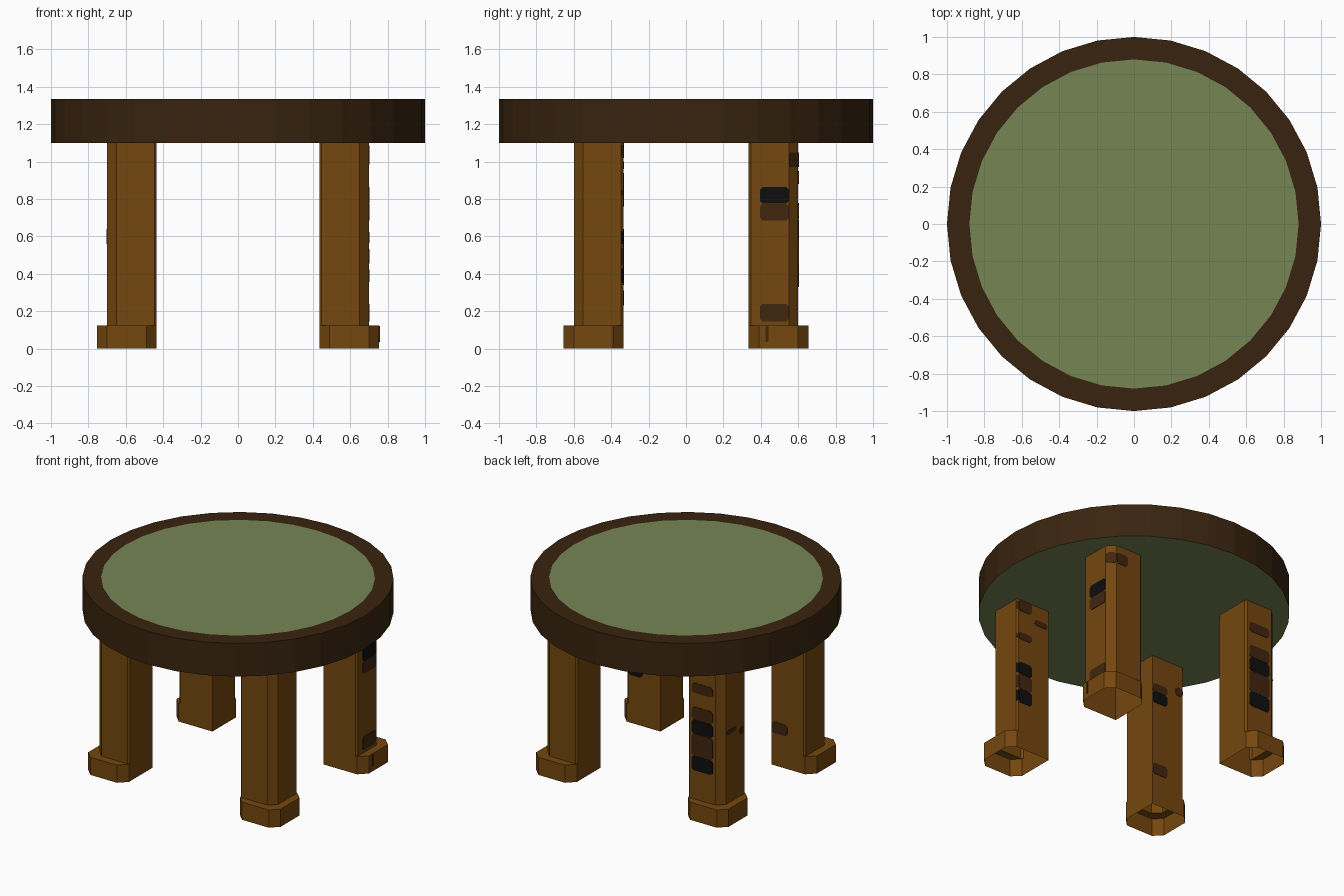
import bpy, bmesh, math
from mathutils import Vector

if "Cube" in bpy.data.objects:
    bpy.data.objects.remove(bpy.data.objects["Cube"])


def material(name, rgb):
    """Flat colour given as 0-255 display values, stored as linear."""
    m = bpy.data.materials.new(name)
    lin = [((c / 255 + 0.055) / 1.055) ** 2.4 if c > 10 else c / 255 / 12.92 for c in rgb]
    m.diffuse_color = (*lin, 1)
    m.use_nodes = True
    m.node_tree.nodes["Principled BSDF"].inputs["Base Color"].default_value = m.diffuse_color
    return m


GREEN = material("felt green", (118, 134, 84))
RIM = material("dark rim wood", (57, 36, 15))
WOOD = material("leg wood", (117, 71, 14))
BROWN = material("dark brown mark", (64, 37, 15))
BLACK = material("black mark", (14, 14, 14))


def make_object(name, bm, mats):
    me = bpy.data.meshes.new(name)
    bm.to_mesh(me)
    bm.free()
    for m in mats:
        me.materials.append(m)
    ob = bpy.data.objects.new(name, me)
    bpy.context.collection.objects.link(ob)
    return ob


def ring(bm, pts, z):
    return [bm.verts.new((x, y, z)) for x, y in pts]


def bridge(bm, a, b, skip=()):
    n = len(a)
    for i in range(n):
        if i not in skip:
            j = (i + 1) % n
            bm.faces.new((a[i], a[j], b[j], b[i]))


# Round table top: dark rim, green top and underside
def circle(r, n=32):
    return [(r * math.cos(2 * math.pi * i / n), r * math.sin(2 * math.pi * i / n)) for i in range(n)]


bm = bmesh.new()
low, high, inner = ring(bm, circle(1), 1.10), ring(bm, circle(1), 1.335), ring(bm, circle(0.88), 1.335)
bridge(bm, low, high)
bridge(bm, high, inner)
bm.faces.new(inner).material_index = 1
bm.faces.new(low[::-1]).material_index = 1
make_object("table_top", bm, [RIM, GREEN])

# Legs: hollow, open at the bottom, with a stepped foot on the outer sides
LEG = [(.435, .335), (.688, .335), (.70, .347), (.70, .55), (.65, .60), (.447, .60), (.435, .588)]
FOOT = [(.435, .335), (.70, .335), (.755, .39), (.755, .60), (.70, .655), (.49, .655), (.435, .60)]

for sx, side in ((-1, "left"), (1, "right")):
    for sy, end in ((-1, "front"), (1, "back")):
        bm = bmesh.new()
        leg = [(x * sx, y * sy) for x, y in LEG]
        foot = [(x * sx, y * sy) for x, y in FOOT]
        f0, f1 = ring(bm, foot, 0), ring(bm, foot, 0.125)
        l0, l1 = ring(bm, leg, 0.125), ring(bm, leg, 1.10)
        bridge(bm, f0, f1)
        bridge(bm, f1, l0, skip=(0, 6))
        bridge(bm, l0, l1)
        if sx * sy < 0:
            bmesh.ops.reverse_faces(bm, faces=bm.faces[:])
        bmesh.ops.remove_doubles(bm, verts=bm.verts[:], dist=0.0005)
        make_object(f"{end}_{side}_leg", bm, [WOOD])


# Painted marks: thin cut-corner plates from p to q (outside lies to the right of p->q)
def mark(name, p, q, z0, z1, mat, cut=0.015):
    p, q = Vector((*p, 0)), Vector((*q, 0))
    d = q - p
    w = d.length
    d.normalize()
    n = Vector((d.y, -d.x, 0))
    c = min(cut, w / 3, (z1 - z0) / 3)
    shape = [(c, z0), (w - c, z0), (w, z0 + c), (w, z1 - c), (w - c, z1), (c, z1), (0, z1 - c), (0, z0 + c)]
    bm = bmesh.new()
    back, front = [[bm.verts.new(p + d * u + n * off + Vector((0, 0, z))) for u, z in shape]
                   for off in (-0.001, 0.003)]
    bridge(bm, back, front)
    bm.faces.new(front)
    bm.faces.new(back[::-1])
    make_object(name, bm, [mat])


# Back right leg, outer side, chamfer and back
x = .70
mark("back_right_mark", (x, .395), (x, .55), .775, .865, BLACK)
mark("back_right_mark", (x, .395), (x, .55), .685, .774, BROWN)
mark("back_right_mark", (x, .395), (x, .55), .145, .24, BROWN)
mark("back_right_mark", (x, .55), (.65, .60), .97, 1.05, BROWN)
mark("back_right_mark", (.65, .60), (.555, .60), .97, 1.05, BROWN)
mark("back_right_crack", (.755, .425), (.755, .44), .035, .122, BROWN)

# Back left leg, back side and outer side
for z0, z1, m in ((.88, .95, BROWN), (.69, .78, BROWN), (.59, .688, BLACK), (.435, .589, BROWN), (.33, .434, BLACK)):
    mark("back_left_mark", (-.465, .60), (-.63, .60), z0, z1, m)
mark("back_left_mark", (-.70, .55), (-.70, .44), .61, .64, BROWN)
mark("back_left_mark", (-.70, .40), (-.70, .347), .56, .61, BROWN)

# Front right leg, inner back side, wrapping the small chamfer
y = -.335
for z0, z1, m in ((1.02, 1.10, BROWN), (.81, .86, BROWN), (.55, .64, BLACK), (.44, .549, BROWN), (.34, .439, BLACK)):
    mark("front_right_mark", (.688, y), (.577, y), z0, z1, m)
    mark("front_right_mark", (.70, -.347), (.688, y), z0 + .01, z1 - .01, m)
mark("front_right_mark", (.555, y), (.447, y), .96, 1.0, BROWN)

# Front left leg, inner back side
mark("front_left_mark", (-.437, y), (-.56, y), .76, .84, BLACK)
mark("front_left_mark", (-.437, y), (-.56, y), .841, .90, BROWN)
mark("front_left_mark", (-.437, y), (-.56, y), .23, .31, BROWN)
mark("front_left_mark", (-.63, y), (-.688, y), .88, .94, BROWN)
